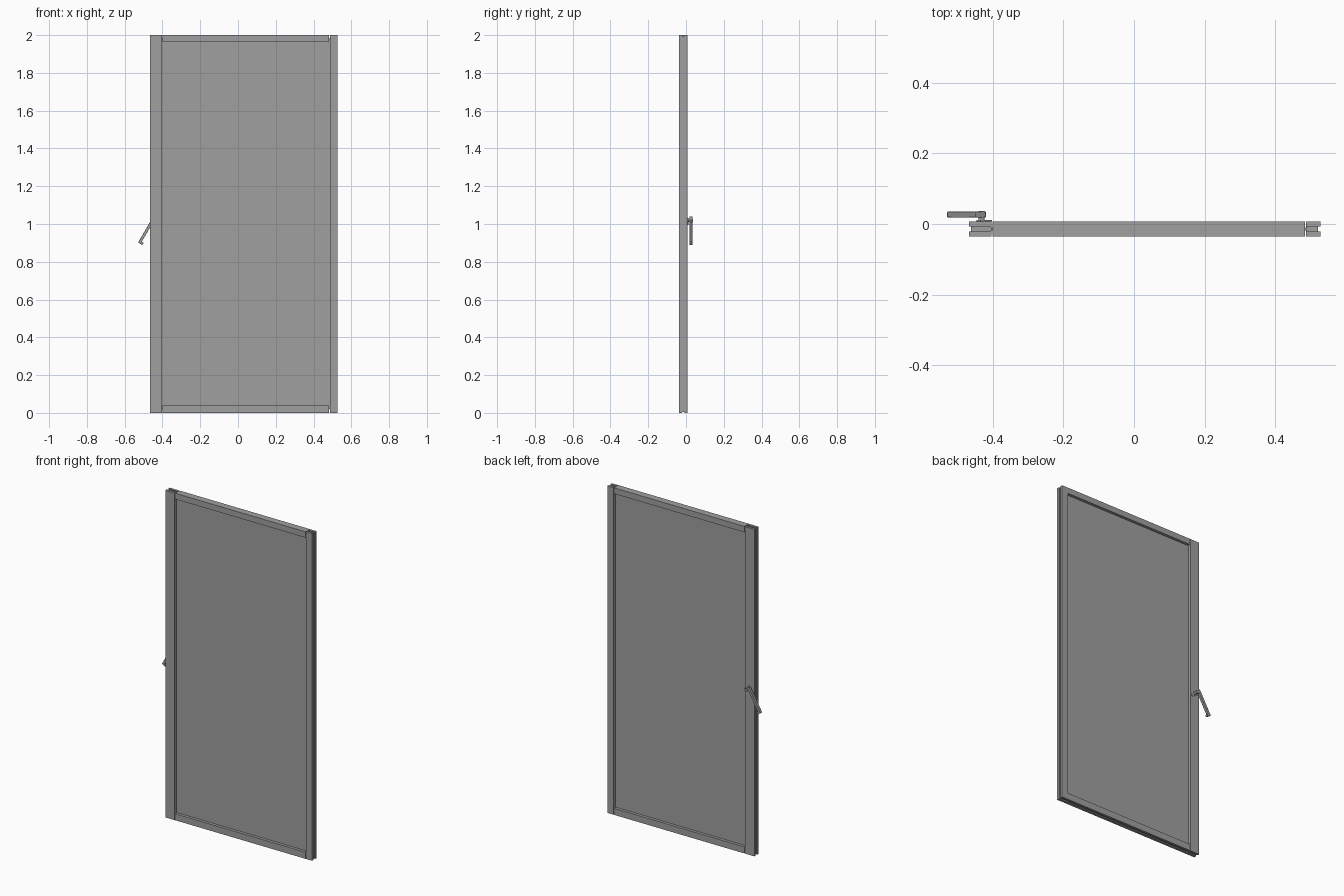
import bpy, bmesh, math
from mathutils import Matrix, Vector

cube = bpy.data.objects.get("Cube")
if cube:
    bpy.data.objects.remove(cube, do_unlink=True)

grey = bpy.data.materials.new("plain_grey")
grey.use_nodes = True
colour = (0.35, 0.35, 0.35, 1)
grey.diffuse_color = colour
grey.node_tree.nodes["Principled BSDF"].inputs["Base Color"].default_value = colour

FRONT, BACK = -0.036, 0.007      # faces of the frame
SLOT_F, SLOT_B = -0.021, -0.007  # walls of the edge groove
DEPTH = 0.006                    # groove depth


def finish(name, bm):
    bmesh.ops.recalc_face_normals(bm, faces=bm.faces)
    mesh = bpy.data.meshes.new(name)
    bm.to_mesh(mesh)
    bm.free()
    mesh.materials.append(grey)
    obj = bpy.data.objects.new(name, mesh)
    bpy.context.collection.objects.link(obj)
    return obj


def add_box(bm, x, y, z):
    centre = Vector([(a + b) / 2 for a, b in (x, y, z)])
    size = [b - a for a, b in (x, y, z)]
    bmesh.ops.create_cube(bm, size=1, matrix=Matrix.Translation(centre) @ Matrix.Diagonal((*size, 1)))


def grooved_bar(name, x, z, core_x, core_z):
    """Front and back skins around an inset core, leaving a groove in the edges."""
    bm = bmesh.new()
    add_box(bm, x, (FRONT, SLOT_F), z)
    add_box(bm, core_x, (SLOT_F, SLOT_B), core_z)
    add_box(bm, x, (SLOT_B, BACK), z)
    return finish(name, bm)


def extrude_profile(name, points, y0, y1):
    bm = bmesh.new()
    face = bm.faces.new([bm.verts.new((x, y0, z)) for x, z in points])
    result = bmesh.ops.extrude_face_region(bm, geom=[face])
    verts = [v for v in result["geom"] if isinstance(v, bmesh.types.BMVert)]
    bmesh.ops.translate(bm, verts=verts, vec=(0, y1 - y0, 0))
    return finish(name, bm)


# Stiles, grooved on the outer edge and both ends
ends = (DEPTH, 2 - DEPTH)
grooved_bar("right_stile", (-0.467, -0.403), (0, 2), (-0.467 + DEPTH, -0.403), ends)
grooved_bar("left_stile", (0.486, 0.527), (0, 2), (0.486, 0.527 - DEPTH), ends)

# Rails between the stiles
rail_x = (-0.400, 0.483)
grooved_bar("bottom_rail", rail_x, (0, 0.04), rail_x, (DEPTH, 0.04))
bm = bmesh.new()
add_box(bm, rail_x, (FRONT, BACK), (1.964, 2))
finish("top_rail", bm)

# Thin infill panel, let into the frame
bm = bmesh.new()
add_box(bm, (-0.41, 0.493), (-0.0185, -0.0105), (0.02, 1.985))
finish("panel", bm)

# Slanted lever handle on the back, in its own tilted frame
tilt = math.radians(30)
across = Vector((math.cos(tilt), -math.sin(tilt)))
along = Vector((math.sin(tilt), math.cos(tilt)))
heel = Vector((-0.529, 0.902))


def tilted(points):
    return [heel + across * u + along * v for u, v in points]


width, hook, length = 0.015, 0.013, 0.159
lever = extrude_profile("handle_lever", tilted([
    (0, 0), (0.026, 0), (0.026, hook), (width, hook),
    (width, length - 0.018), (0.036, length - 0.018), (0.036, length), (0, length)]),
    0.018, 0.035)
bevel = lever.modifiers.new("soft_edges", "BEVEL")
bevel.width = 0.002
bevel.segments = 2

# Mounting plate and pivot
extrude_profile("handle_plate", tilted([
    (0.017, 0.137), (0.054, 0.137), (0.054, 0.161), (0.017, 0.161)]), BACK, 0.012)
pivot = tilted([(0.026, 0.150)])[0]
bm = bmesh.new()
bmesh.ops.create_cone(
    bm, cap_ends=True, segments=24, radius1=0.009, radius2=0.009, depth=0.025,
    matrix=Matrix.Translation((pivot.x, 0.0245, pivot.y)) @ Matrix.Rotation(math.pi / 2, 4, "X"))
hub = finish("handle_pivot", bm)

# Smooth the rounded parts
bpy.ops.object.select_all(action="DESELECT")
for obj in (lever, hub):
    obj.select_set(True)
bpy.context.view_layer.objects.active = hub
bpy.ops.object.shade_smooth_by_angle(angle=math.radians(35))
